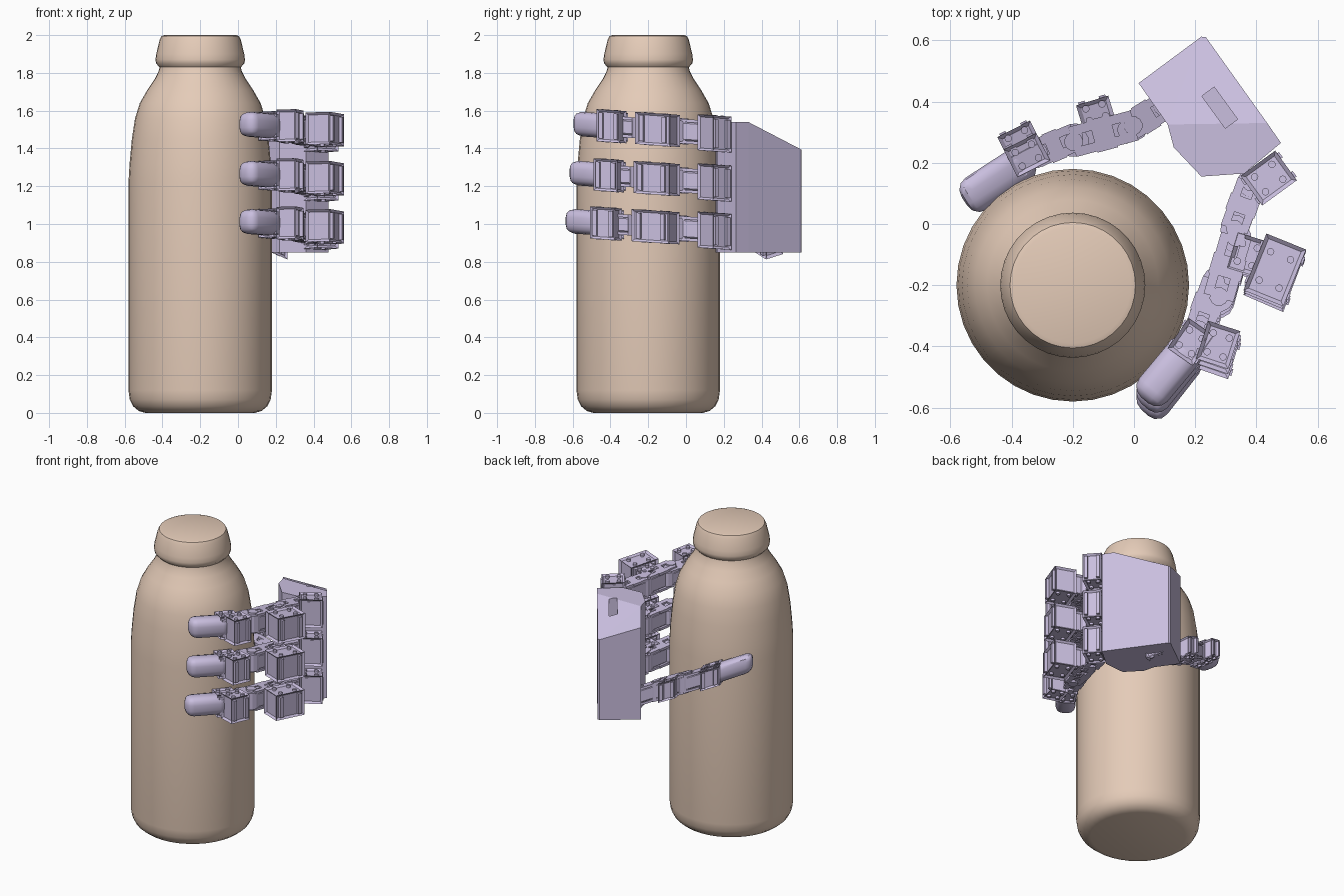
import bpy, bmesh, math
from mathutils import Matrix, Vector

if "Cube" in bpy.data.objects:
    bpy.data.objects.remove(bpy.data.objects["Cube"])


def material(name, rgb):
    m = bpy.data.materials.new(name)
    m.diffuse_color = (*rgb, 1)
    m.use_nodes = True
    m.node_tree.nodes["Principled BSDF"].inputs["Base Color"].default_value = m.diffuse_color
    return m


TAN = material("tan", (0.78, 0.6, 0.48))
LILAC = material("lilac", (0.59, 0.52, 0.74))


def finish(bm, name, mat, angle=None):
    bmesh.ops.recalc_face_normals(bm, faces=bm.faces)
    me = bpy.data.meshes.new(name)
    bm.to_mesh(me)
    bm.free()
    ob = bpy.data.objects.new(name, me)
    bpy.context.collection.objects.link(ob)
    me.materials.append(mat)
    if angle:
        bpy.ops.object.select_all(action='DESELECT')
        ob.select_set(True)
        bpy.context.view_layer.objects.active = ob
        bpy.ops.object.shade_smooth_by_angle(angle=math.radians(angle))
    return ob


# Bottle: lathed profile of (radius, height)
def lathe(name, profile, centre, segs=36):
    bm = bmesh.new()
    rings = []
    for r, z in profile:
        rings.append([bm.verts.new((centre[0] + r * math.cos(2 * math.pi * i / segs),
                                    centre[1] + r * math.sin(2 * math.pi * i / segs), z))
                      for i in range(segs)])
    for a, b in zip(rings, rings[1:]):
        for i in range(segs):
            j = (i + 1) % segs
            bm.faces.new((a[i], a[j], b[j], b[i]))
    bm.faces.new(rings[0])
    bm.faces.new(rings[-1])
    return finish(bm, name, TAN, 40)


lathe("bottle", [(0.29, 0), (0.325, 0.01), (0.355, 0.035), (0.373, 0.07), (0.38, 0.12),
                 (0.38, 1.22), (0.374, 1.32), (0.362, 1.45), (0.345, 1.56), (0.32, 1.64),
                 (0.28, 1.71), (0.24, 1.77), (0.22, 1.81), (0.215, 1.83), (0.234, 1.85),
                 (0.237, 1.87), (0.233, 1.9), (0.215, 1.975), (0.205, 1.995), (0.19, 2.0)],
      (-0.2, -0.2))


# Palm: slab following its plan outline, with the top sloping down at the wrist
def prism(name, outline, z0, top):
    bm = bmesh.new()
    lo = [bm.verts.new((x, y, z0)) for x, y in outline]
    hi = [bm.verts.new((x, y, top(y))) for x, y in outline]
    n = len(outline)
    for i in range(n):
        j = (i + 1) % n
        bm.faces.new((lo[i], lo[j], hi[j], hi[i]))
    bm.faces.new(lo)
    bm.faces.new(hi)
    bmesh.ops.triangulate(bm, faces=[f for f in bm.faces if len(f.verts) > 4])
    return finish(bm, name, LILAC)


palm = prism("palm", [(0.015, 0.46), (0.11, 0.325), (0.13, 0.25), (0.22, 0.155), (0.36, 0.165),
                      (0.48, 0.265), (0.435, 0.33), (0.235, 0.61), (0.22, 0.612)],
             0.85, lambda y: 1.54 if y < 0.33 else 1.54 - (y - 0.33) * 0.52)


# Recess in the top of the palm
bm = bmesh.new()
bmesh.ops.create_cube(bm, size=1, matrix=Matrix.Translation((0.28, 0.38, 1.5)) @
                      Matrix.Rotation(math.radians(-54), 4, 'Z') @ Matrix.Diagonal((0.13, 0.05, 0.16, 1)))
cutter = finish(bm, "palm_recess_cutter", LILAC)
cutter.hide_render = True
cutter.hide_set(True)
mod = palm.modifiers.new("recess", 'BOOLEAN')
mod.operation = 'DIFFERENCE'
mod.solver = 'EXACT'
mod.object = cutter


# Digit parts, all laid flat around z = 0
def place(x, y, deg):
    return Matrix.Translation((x, y, 0)) @ Matrix.Rotation(math.radians(deg), 4, 'Z')


def box(bm, mat, size, bevel=0.0, segs=1, inset=False):
    vs = bmesh.ops.create_cube(bm, size=1, matrix=mat @ Matrix.Diagonal((*size, 1)))["verts"]
    if bevel:
        edges = list({e for v in vs for e in v.link_edges})
        bmesh.ops.bevel(bm, geom=edges, offset=bevel, segments=segs, profile=0.5,
                        affect='EDGES', clamp_overlap=True)
    if inset:
        faces = list({f for v in vs for f in v.link_faces})
        bmesh.ops.recalc_face_normals(bm, faces=faces)
        bmesh.ops.inset_individual(bm, faces=faces, thickness=0.018, depth=-0.012)


def disc(bm, mat, r, h):
    bmesh.ops.create_cone(bm, cap_ends=True, segments=12, radius1=r, radius2=r, depth=h, matrix=mat)


def servo(bm, x, y, l, w, h, deg):
    m = place(x, y, deg)
    box(bm, m, (l, w, h), inset=True)
    # mounting rims and screw heads
    for s in (-1, 1):
        box(bm, m @ Matrix.Translation((s * l * 0.32, 0, 0)), (0.022, w + 0.014, h * 0.8))
        for t in (-1, 1):
            disc(bm, m @ Matrix.Translation((s * l * 0.25, t * w * 0.25, 0)), 0.012, h + 0.004)


def link(bm, x, y, l, w, h, deg):
    m = place(x, y, deg)
    box(bm, m, (l * 0.8, w * 0.85, h - 0.03), 0.008)
    # fork plates above and below, with round pivots at both ends
    for s in (-1, 1):
        up = Matrix.Translation((0, 0, s * (h / 2 - 0.008)))
        for t in (-1, 1):
            box(bm, m @ up @ Matrix.Translation((0, t * w * 0.32, 0)), (l * 0.75, w * 0.28, 0.016))
        box(bm, m @ up, (l * 0.25, w, 0.016))
    for t in (-1, 1):
        pivot = m @ Matrix.Translation((t * l * 0.36, 0, 0))
        disc(bm, pivot, w * 0.46, h - 0.02)
        disc(bm, pivot, w * 0.28, h + 0.008)


def tip(bm, x, y, l, w, h, deg):
    box(bm, place(x, y, deg), (l, w, h), 0.045, 3)


# Each entry: builder, x, y, length, width, height, direction
FINGER = [(servo, 0.44, 0.15, 0.12, 0.14, 0.19, -54),
          (link, 0.355, 0.06, 0.22, 0.1, 0.13, -110),
          (link, 0.305, -0.14, 0.28, 0.11, 0.13, -106),
          (servo, 0.46, -0.15, 0.2, 0.14, 0.17, -112),
          (servo, 0.37, -0.1, 0.12, 0.1, 0.14, -107),
          (link, 0.24, -0.265, 0.23, 0.1, 0.11, -110),
          (servo, 0.275, -0.395, 0.13, 0.11, 0.17, -108),
          (servo, 0.185, -0.385, 0.12, 0.1, 0.15, -125)]
FINGER_TIP = (0.115, -0.48, 0.25, 0.12, 0.13, -130)
THUMB = [(servo, 0.16, 0.42, 0.17, 0.11, 0.14, 215),
         (link, 0.04, 0.35, 0.22, 0.1, 0.12, 212),
         (link, -0.1, 0.295, 0.28, 0.11, 0.13, 195),
         (servo, -0.125, 0.365, 0.11, 0.08, 0.13, 197),
         (link, -0.26, 0.255, 0.2, 0.1, 0.12, 203),
         (servo, -0.35, 0.225, 0.12, 0.1, 0.15, 207),
         (servo, -0.375, 0.275, 0.12, 0.08, 0.13, 207)]
THUMB_TIP = (-0.445, 0.145, 0.26, 0.125, 0.13, 213)


def digit(name, parts, tip_spec, z0, kx, ky, stretch=1.0):
    def settle(bm):
        # lift to height, tilt, and lengthen the reach
        for v in bm.verts:
            x, y, z = v.co
            v.co = Vector((x, y * stretch if y < 0 else y, z + z0 + kx * x + ky * y))
    bm = bmesh.new()
    for fn, *spec in parts:
        fn(bm, *spec)
    settle(bm)
    finish(bm, name + "_mechanism", LILAC)
    bm = bmesh.new()
    tip(bm, *tip_spec)
    settle(bm)
    finish(bm, name + "_tip", LILAC, 35)


for i, (name, z) in enumerate((("upper_finger", 1.49), ("middle_finger", 1.23), ("lower_finger", 0.975))):
    digit(name, FINGER, FINGER_TIP, z, 0, -0.07, 1 + 0.035 * i)
digit("thumb", THUMB, THUMB_TIP, 1.0, -0.45, 0)
